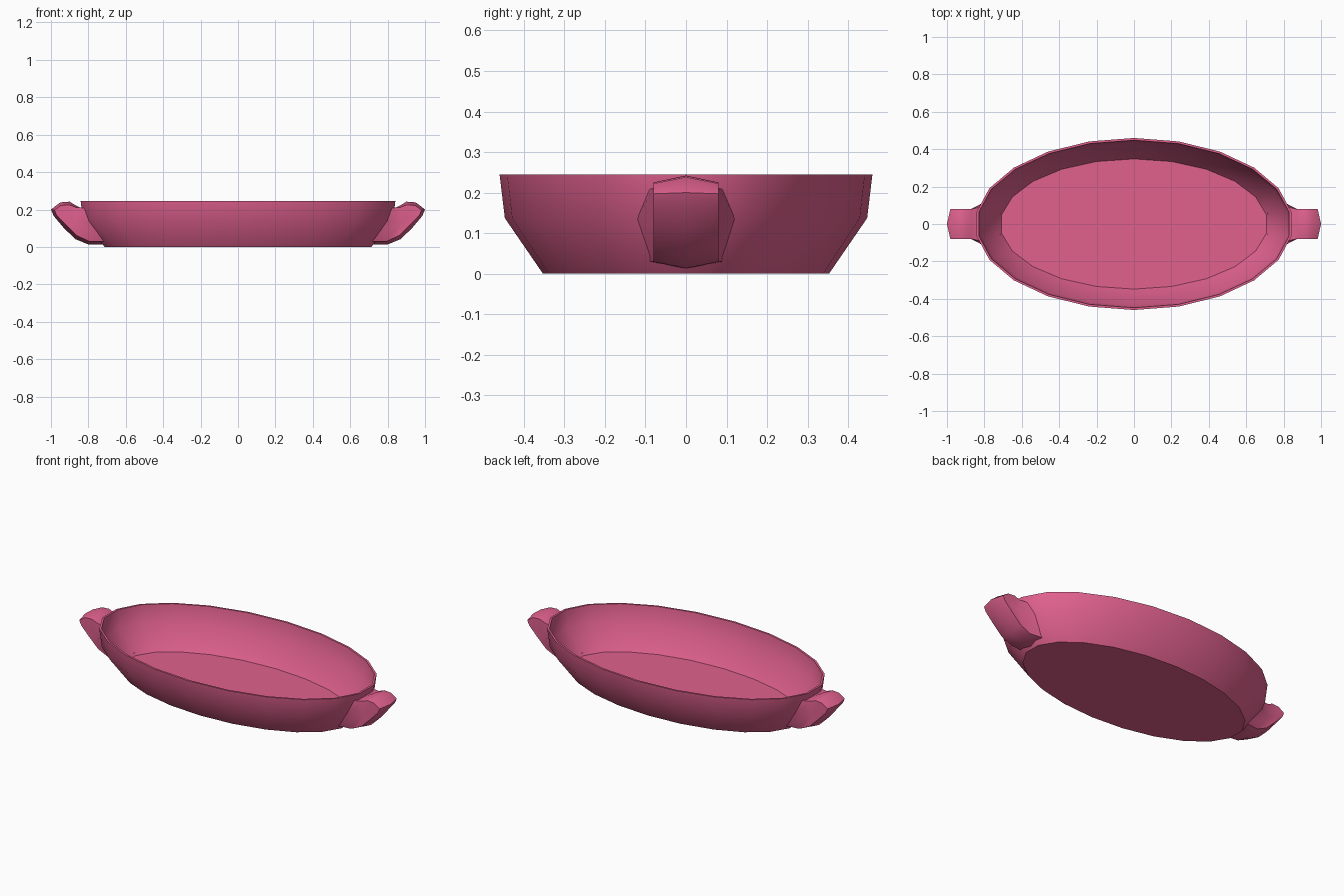
import bpy, bmesh
from math import sin, cos, tau, radians

if "Cube" in bpy.data.objects:
    bpy.data.objects.remove(bpy.data.objects["Cube"])

SIDES = 22

mat = bpy.data.materials.new("pink_glaze")
mat.diffuse_color = (0.75, 0.12, 0.27, 1)
mat.use_nodes = True
mat.node_tree.nodes["Principled BSDF"].inputs["Base Color"].default_value = mat.diffuse_color


def make_object(name, bm):
    mesh = bpy.data.meshes.new(name)
    bm.to_mesh(mesh)
    bm.free()
    obj = bpy.data.objects.new(name, mesh)
    bpy.context.collection.objects.link(obj)
    mesh.materials.append(mat)
    bpy.ops.object.select_all(action='DESELECT')
    obj.select_set(True)
    bpy.context.view_layer.objects.active = obj
    bpy.ops.object.shade_smooth_by_angle(angle=radians(35))
    return obj


# Oval dish: (x radius, y radius, z) rings from outer base over rim to inner floor
rings = [(0.72, 0.353, 0.0), (0.836, 0.447, 0.137), (0.85, 0.46, 0.245),
         (0.838, 0.448, 0.245), (0.824, 0.435, 0.14), (0.715, 0.348, 0.01)]
bm = bmesh.new()
loops = [[bm.verts.new((a * sin(tau * i / SIDES), b * cos(tau * i / SIDES), z))
          for i in range(SIDES)] for a, b, z in rings]
for lo, hi in zip(loops, loops[1:]):
    for i in range(SIDES):
        j = (i + 1) % SIDES
        bm.faces.new((lo[i], lo[j], hi[j], hi[i]))
bm.faces.new(loops[0])
bm.faces.new(loops[-1])
bmesh.ops.recalc_face_normals(bm, faces=bm.faces)
make_object("oval_dish", bm)

# Handles: a quarter of the pair, lofted from centre profile to side profile
centre = [(0.838, 0.207), (0.868, 0.222), (0.90, 0.242), (0.95, 0.238), (1.0, 0.20),
          (0.985, 0.165), (0.93, 0.10), (0.87, 0.042), (0.80, 0.013), (0.725, 0.012)]
side = [(0.822, 0.208), (0.868, 0.212), (0.90, 0.225), (0.945, 0.222), (0.982, 0.197),
        (0.97, 0.17), (0.92, 0.118), (0.86, 0.06), (0.795, 0.03), (0.708, 0.03)]
bm = bmesh.new()
c = [bm.verts.new((x, 0, z)) for x, z in centre]
s = [bm.verts.new((x, -0.09 if i in (0, 9) else -0.08, z)) for i, (x, z) in enumerate(side)]
for i in range(9):
    bm.faces.new((c[i], s[i], s[i + 1], c[i + 1]))

# Side cheek and the flare that blends into the dish wall
mid = bm.verts.new((0.872, -0.08, 0.13))
flare = bm.verts.new((0.79, -0.122, 0.135))
for loop in (s[1:9] + [mid], [s[0], s[1], mid, flare], [flare, mid, s[8], s[9]]):
    bm.faces.new(loop[::-1])
handles = make_object("handles", bm)
mirror = handles.modifiers.new("mirror", 'MIRROR')
mirror.use_axis = (True, True, False)
